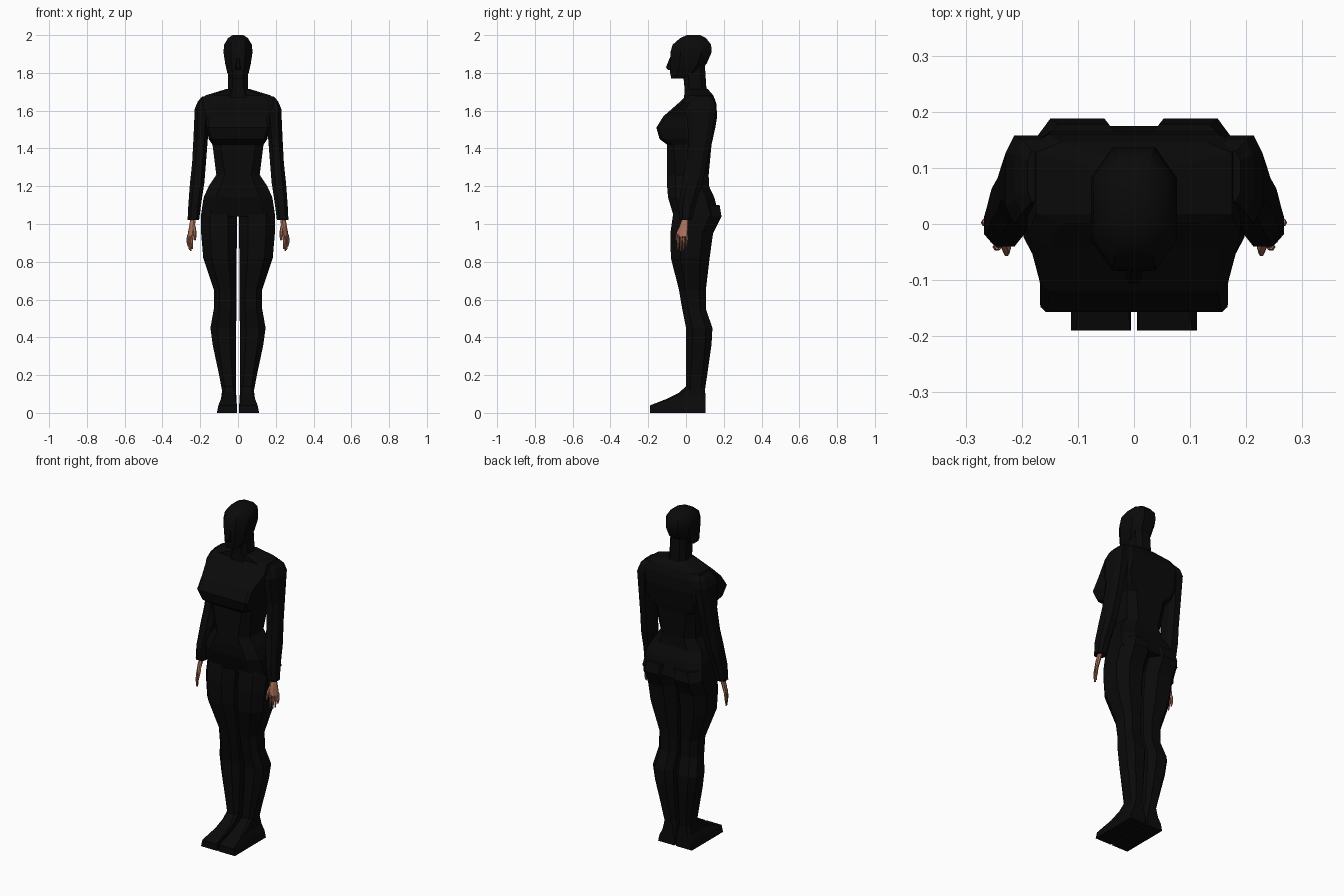
import bpy, bmesh, math
from mathutils import Vector


def material(name, rgb):
    m = bpy.data.materials.new(name)
    m.diffuse_color = (*rgb, 1)
    return m


BLACK = material("black", (0.003, 0.003, 0.003))
SKIN = material("skin", (0.42, 0.17, 0.11))


def finish(bm, name, mat):
    bmesh.ops.remove_doubles(bm, verts=bm.verts, dist=1e-5)
    bmesh.ops.recalc_face_normals(bm, faces=bm.faces)
    me = bpy.data.meshes.new(name)
    bm.to_mesh(me)
    bm.free()
    me.materials.append(mat)
    ob = bpy.data.objects.new(name, me)
    bpy.context.collection.objects.link(ob)
    return ob


def skin_rings(bm, rings):
    n = len(rings[0])
    for a, b in zip(rings, rings[1:]):
        for i in range(n):
            j = (i + 1) % n
            bm.faces.new((a[i], a[j], b[j], b[i]))
    bm.faces.new(rings[0])
    bm.faces.new(rings[-1])


def loft(name, sections, mat=BLACK, side=1):
    """Stack of chamfered boxes: (z, x0, x1, y0, y1, chamfer fraction)."""
    bm = bmesh.new()
    rings = []
    for z, x0, x1, y0, y1, c in sections:
        cx, cy, hx, hy = (x0 + x1) / 2, (y0 + y1) / 2, (x1 - x0) / 2, (y1 - y0) / 2
        k = 1 - max(c, 0.002)
        pts = [(k, -1), (1, -k), (1, k), (k, 1), (-k, 1), (-1, k), (-1, -k), (-k, -1)]
        rings.append([bm.verts.new((side * (cx + hx * u), cy + hy * v, z)) for u, v in pts])
    skin_rings(bm, rings)
    return finish(bm, name, mat)


def centred(name, rows):
    return loft(name, [(z, -h, h, a, b, c) for z, h, a, b, c in rows])


def tube(bm, points, n=6):
    """Tapered rod through (x, y, z, radius) points."""
    rings = []
    d = (Vector(points[-1][:3]) - Vector(points[0][:3])).normalized()
    u = d.cross(Vector((0, 1, 0))).normalized()
    v = d.cross(u)
    for x, y, z, r in points:
        rings.append([bm.verts.new(Vector((x, y, z)) + r * (u * math.cos(t) + v * math.sin(t)))
                      for t in (2 * math.pi * i / n for i in range(n))])
    skin_rings(bm, rings)


# Torso with bust, narrow waist and flared hem
centred("torso", [
    (1.04, 0.197, -0.065, 0.175, 0.35), (1.14, 0.182, -0.095, 0.15, 0.35),
    (1.20, 0.155, -0.10, 0.122, 0.4), (1.26, 0.115, -0.10, 0.12, 0.4),
    (1.42, 0.135, -0.10, 0.135, 0.3), (1.45, 0.155, -0.14, 0.142, 0.12),
    (1.51, 0.167, -0.157, 0.155, 0.06), (1.57, 0.168, -0.12, 0.165, 0.12),
    (1.64, 0.19, -0.04, 0.16, 0.2), (1.68, 0.175, 0.0, 0.145, 0.25),
    (1.715, 0.06, 0.0, 0.115, 0.3)])

# Neck, head and nose
centred("neck", [(1.66, 0.07, -0.01, 0.14, 0.4), (1.72, 0.053, -0.008, 0.108, 0.45),
                 (1.84, 0.052, -0.02, 0.10, 0.45)])
head = centred("head", [
    (1.77, 0.036, -0.078, -0.01, 0.4), (1.80, 0.057, -0.084, 0.07, 0.5),
    (1.85, 0.068, -0.082, 0.11, 0.5), (1.91, 0.077, -0.083, 0.136, 0.5),
    (1.95, 0.073, -0.07, 0.133, 0.5), (1.985, 0.052, -0.03, 0.105, 0.5),
    (2.0, 0.028, 0.005, 0.075, 0.5)])
centred("nose", [(1.815, 0.014, -0.095, -0.07, 0.2), (1.83, 0.013, -0.106, -0.07, 0.4),
                 (1.885, 0.006, -0.084, -0.07, 0.3)])

for label, s in (("left", 1), ("right", -1)):
    # Sleeved arm
    loft(label + "_arm", [
        (1.02, 0.206, 0.267, -0.035, 0.03, 0.5), (1.10, 0.196, 0.263, -0.04, 0.05, 0.5),
        (1.22, 0.178, 0.254, -0.02, 0.09, 0.5), (1.32, 0.17, 0.243, 0.0, 0.11, 0.5),
        (1.45, 0.16, 0.236, 0.015, 0.135, 0.5), (1.61, 0.15, 0.229, 0.0, 0.158, 0.4),
        (1.65, 0.15, 0.212, 0.02, 0.15, 0.4), (1.675, 0.15, 0.19, 0.04, 0.13, 0.4)],
        side=s)
    # Leg
    loft(label + "_leg", [
        (0.12, 0.012, 0.085, 0.0, 0.10, 0.45), (0.20, 0.011, 0.10, 0.0, 0.112, 0.45),
        (0.36, 0.010, 0.134, 0.0, 0.135, 0.5), (0.45, 0.010, 0.146, 0.0, 0.14, 0.5),
        (0.55, 0.008, 0.128, -0.02, 0.105, 0.5), (0.65, 0.008, 0.127, -0.037, 0.105, 0.5),
        (0.82, 0.007, 0.184, -0.08, 0.125, 0.5), (0.95, 0.006, 0.195, -0.083, 0.143, 0.5),
        (1.04, 0.005, 0.197, -0.07, 0.188, 0.5), (1.10, 0.0, 0.18, -0.06, 0.178, 0.5)],
        side=s)
    # Shoe
    loft(label + "_shoe", [
        (0.0, 0.005, 0.112, -0.19, 0.104, 0), (0.04, 0.006, 0.104, -0.19, 0.104, 0.02),
        (0.075, 0.008, 0.09, -0.10, 0.103, 0.15), (0.105, 0.010, 0.086, -0.04, 0.102, 0.25),
        (0.14, 0.012, 0.085, 0.0, 0.10, 0.4)], side=s)
    # Hand: palm, four fingers and a thumb
    bm = bmesh.new()
    rings = []
    for z, cx, cy, w, t in ((1.025, 0.238, -0.004, 0.018, 0.014),
                            (0.985, 0.244, -0.012, 0.026, 0.013),
                            (0.935, 0.252, -0.018, 0.031, 0.010)):
        a, b = Vector((0.45, 0.89)), Vector((0.89, -0.45))
        rings.append([])
        for i in range(8):
            q = 2 * math.pi * (i + 0.5) / 8
            p = Vector((cx, cy)) + a * w * math.cos(q) + b * t * math.sin(q)
            rings[-1].append(bm.verts.new((s * p.x, p.y, z)))
    skin_rings(bm, rings)
    for i, tip in enumerate((0.868, 0.858, 0.862, 0.882)):
        x, y = 0.242 + 0.007 * i, -0.039 + 0.0145 * i
        tube(bm, [(s * x, y, 0.942, 0.0075), (s * (x + 0.003), y - 0.002, 0.905, 0.007),
                  (s * x, y - 0.004, tip, 0.004)])
    tube(bm, [(s * 0.236, -0.022, 0.992, 0.010), (s * 0.228, -0.042, 0.955, 0.009),
              (s * 0.227, -0.053, 0.915, 0.005)])
    finish(bm, label + "_hand", SKIN)

# Soft shading on the head
bpy.context.view_layer.objects.active = head
head.select_set(True)
bpy.ops.object.shade_smooth_by_angle(angle=math.radians(35))
